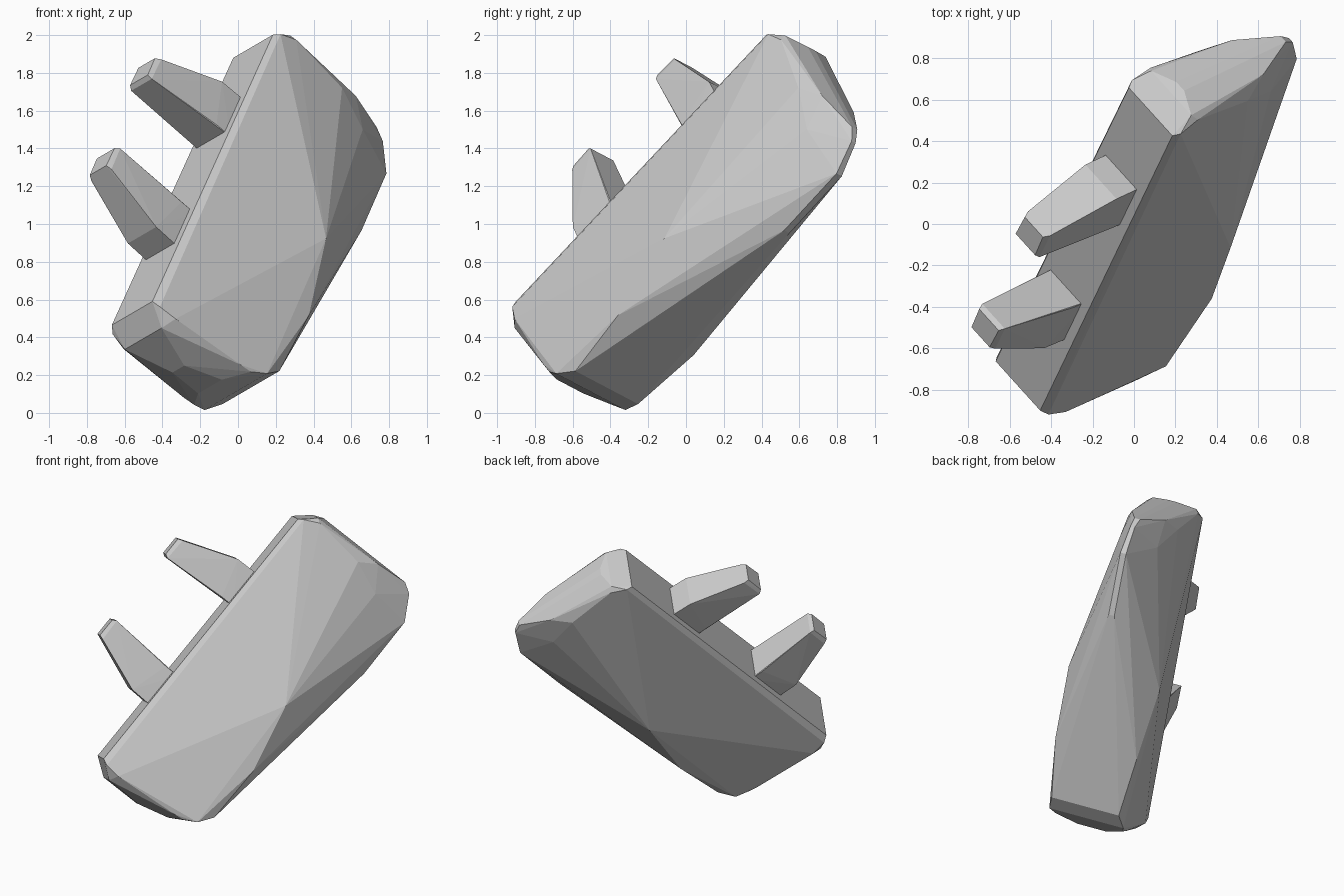
import bpy, bmesh
from mathutils import Vector, Matrix

if "Cube" in bpy.data.objects:
    bpy.data.objects.remove(bpy.data.objects["Cube"])

# Tilted local frame: u = long axis, w = thickness, v = prong direction
u = Vector((.314, .649, .693)).normalized()
w = Vector((-.63, .69, -.37))
w = (w - u * w.dot(u)).normalized()
v = u.cross(w)
frame = Matrix((u, w, v)).transposed().to_4x4()
frame.translation = (-.23, -.11, 1.235)


def hull(name, half):
    """Convex solid from half its points, mirrored across the thickness."""
    bm = bmesh.new()
    for a, b, c in half:
        for s in (1, -1):
            bm.verts.new(frame @ Vector((a, b * s, c)))
    res = bmesh.ops.convex_hull(bm, input=bm.verts[:])
    junk = {g for g in res["geom_interior"] + res["geom_unused"]
            if isinstance(g, bmesh.types.BMVert)}
    bmesh.ops.delete(bm, geom=list(junk), context='VERTS')
    bmesh.ops.dissolve_limit(bm, angle_limit=.02, verts=bm.verts[:], edges=bm.edges[:])
    bmesh.ops.recalc_face_normals(bm, faces=bm.faces[:])
    me = bpy.data.meshes.new(name)
    bm.to_mesh(me)
    bm.free()
    bpy.context.collection.objects.link(bpy.data.objects.new(name, me))


# Body: wedge, thin at the far upper end, thick at the lower end
hull("plug_body", [
    # far end
    (1.01, .168, .01), (1.03, .188, -.02), (1.1, .155, -.09), (1.08, .182, -.12),
    (1.125, .03, -.14), (1.04, .178, -.48), (1.115, .12, -.6), (.95, .135, -.71),
    (1.138, .02, -.83), (1.095, .015, -.9), (.93, .02, -.995), (.5, .02, -1.0),
    # bulging flanks
    (0, .325, -.69), (-.47, .29, -.8),
    # lower end
    (-.87, .24, -.8), (-.965, .265, -.73), (-1.01, .24, -.65), (-1.02, .24, -.58),
    (-1.06, .1, -.58), (-1.115, .05, -.37), (-1.06, .22, -.133),
    (-1.117, .155, -.11), (-1.05, .2, -.03), (-1.03, .172, .01),
])

# Two tapered prongs, mirrored along the long axis
prong = [(.295, .12, -.03), (.56, .12, -.03), (.555, .12, .145), (.295, .118, .07),
         (.42, .085, .505), (.266, .087, .51), (.41, .07, .535), (.28, .075, .535)]
for name, s in (("upper_prong", 1), ("lower_prong", -1)):
    hull(name, [(a * s, b, c) for a, b, c in prong])
